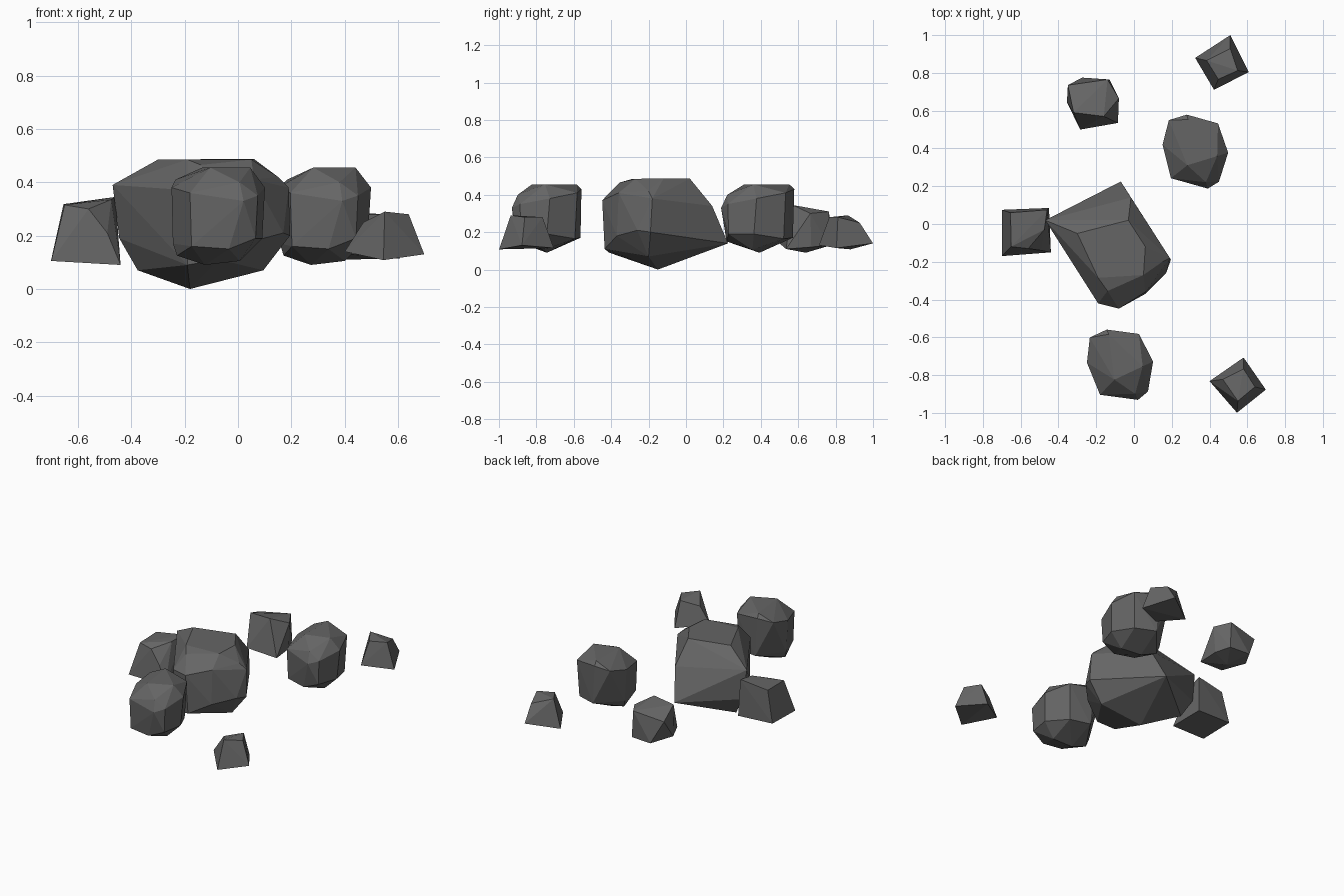
import bpy, bmesh, math
from mathutils import Matrix

stone = bpy.data.materials.new("dark grey stone")
stone.diffuse_color = (0.13, 0.13, 0.13, 1)


def rock(name, points, x=0, y=0, turn=0):
    """Faceted stone: flat-shaded convex hull of a few corner points."""
    bm = bmesh.new()
    for p in points:
        bm.verts.new(p)
    bmesh.ops.convex_hull(bm, input=bm.verts[:])
    bmesh.ops.delete(bm, geom=[v for v in bm.verts if not v.link_faces], context='VERTS')
    bmesh.ops.dissolve_limit(bm, angle_limit=math.radians(3), verts=bm.verts[:], edges=bm.edges[:])
    bmesh.ops.recalc_face_normals(bm, faces=bm.faces[:])
    bmesh.ops.transform(bm, matrix=Matrix.Translation((x, y, 0)) @ Matrix.Rotation(math.radians(turn), 4, 'Z'),
                        verts=bm.verts[:])
    me = bpy.data.meshes.new(name)
    bm.to_mesh(me)
    bm.free()
    me.materials.append(stone)
    ob = bpy.data.objects.new(name, me)
    bpy.context.collection.objects.link(ob)


# Large central boulder: top face, shoulder, lower ring, underside
rock("large_boulder", [
    (-.30, -.05, .485), (-.03, .02, .487), (.06, -.12, .487), (.05, -.27, .485), (-.19, -.285, .485),
    (-.47, .02, .39), (-.016, .14, .34), (.19, -.18, .38), (.15, -.20, .42), (.06, -.36, .41),
    (-.08, -.448, .37), (-.19, -.42, .37), (-.14, -.355, .465),
    (-.445, .03, .19), (-.07, .225, .14), (.195, -.19, .20), (.17, -.26, .21), (.06, -.37, .18),
    (-.07, -.435, .11), (-.19, -.41, .09), (-.376, .0, .07),
    (.095, -.20, .07), (-.18, -.15, .0)])

# Medium rounded boulder, used twice
medium = [
    (-.06, .16, .455), (.12, -.01, .455), (-.03, -.08, .455),
    (-.175, .01, .38), (-.16, .143, .41), (-.07, .185, .43), (.10, .162, .41),
    (.175, .016, .38), (.148, -.143, .35), (.08, -.155, .40), (-.106, -.16, .36),
    (-.17, .02, .17), (-.05, .18, .17), (.09, .15, .165), (.165, .0, .19),
    (.14, -.14, .19), (.095, -.187, .33), (.04, -.165, .15), (-.10, -.155, .16),
    (-.05, .0, .09), (-.155, .01, .125), (.08, -.02, .105)]
rock("front_medium_boulder", medium, -.074, -.744)
rock("back_medium_boulder", medium, .323, .386, -8)

# Small four-sided tapered stone, used twice
small = [
    (-.155, .02, .14), (.025, .145, .115), (.143, -.025, .13), (-.01, -.147, .108),
    (-.085, .03, .25), (.025, .085, .28), (.085, -.01, .28), (-.005, -.085, .29)]
rock("front_small_stone", small, .555, -.852)
rock("back_small_stone", small, .468, .849, -98)

# Left blocky stone
rock("left_stone", [
    (-.70, .075, .11), (-.70, -.17, .105), (-.44, -.15, .09), (-.45, .085, .10),
    (-.654, .06, .318), (-.65, -.12, .315), (-.46, .075, .345), (-.475, -.03, .335),
    (-.56, -.13, .30), (-.49, -.14, .21)])

# Back left blocky stone
rock("back_left_stone", [
    (-.35, .735, .28), (-.275, .775, .13), (-.14, .765, .31), (-.08, .665, .30),
    (-.085, .535, .11), (-.285, .50, .14), (-.355, .645, .15), (-.13, .765, .13),
    (-.16, .57, .345), (-.32, .59, .335), (-.09, .67, .12), (-.21, .64, .09)])
